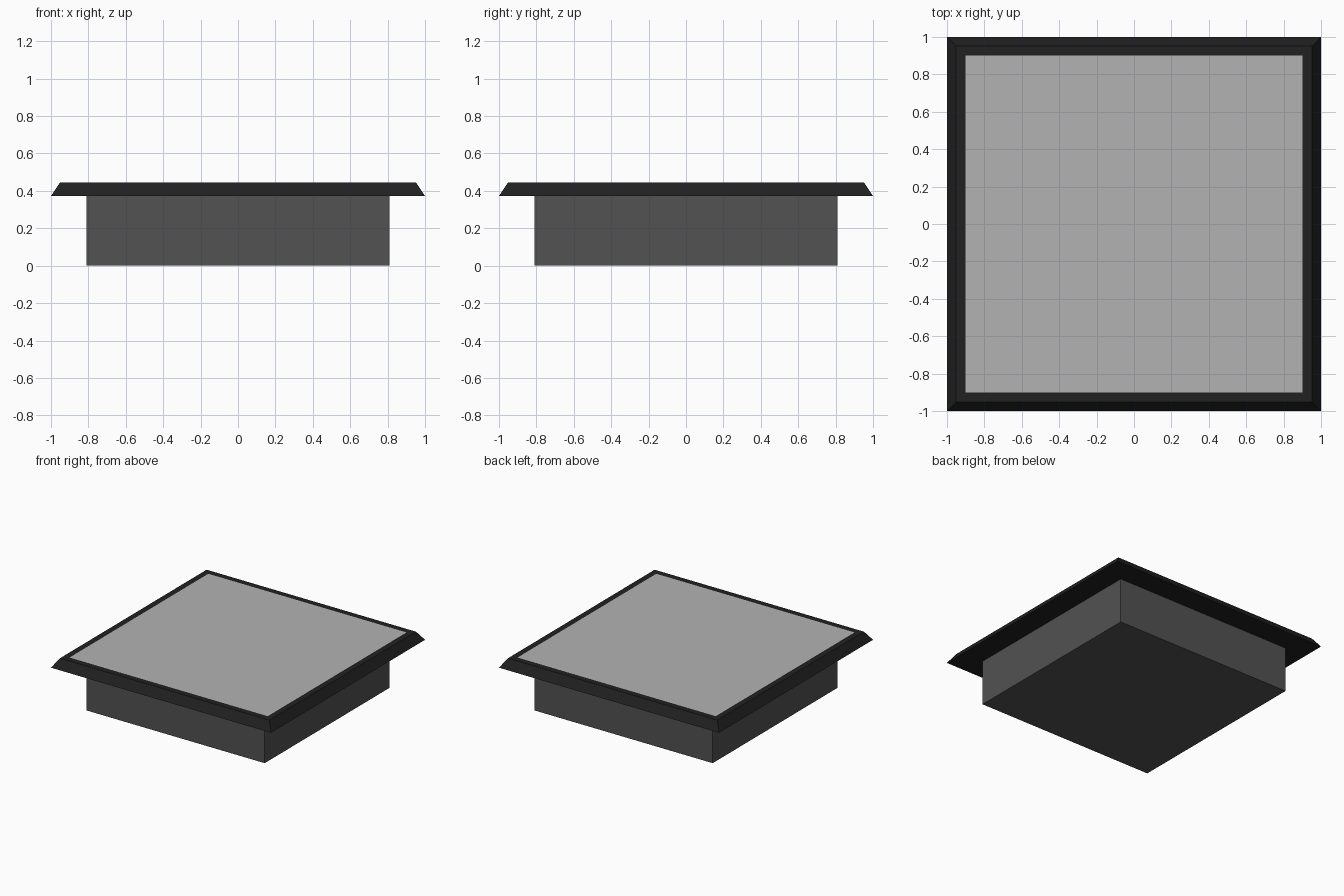
import bpy, bmesh

if "Cube" in bpy.data.objects:
    bpy.data.objects.remove(bpy.data.objects["Cube"])


def material(name, v):
    m = bpy.data.materials.new(name)
    m.diffuse_color = (v, v, v, 1)
    m.use_nodes = True
    m.node_tree.nodes["Principled BSDF"].inputs["Base Color"].default_value = m.diffuse_color
    return m


def frustum(name, low, high, z0, z1, mats, inset=0):
    """Square tapered block; low/high are half-widths. Optional inset top panel."""
    bm = bmesh.new()
    bmesh.ops.create_cube(bm, size=2)
    for v in bm.verts:
        top = v.co.z > 0
        half = high if top else low
        v.co.x *= half
        v.co.y *= half
        v.co.z = z1 if top else z0
    bm.normal_update()
    if inset:
        face = next(f for f in bm.faces if f.normal.z > 0.9)
        bmesh.ops.inset_region(bm, faces=[face], thickness=inset)
        face.material_index = 1
    mesh = bpy.data.meshes.new(name)
    bm.to_mesh(mesh)
    bm.free()
    for m in mats:
        mesh.materials.append(m)
    obj = bpy.data.objects.new(name, mesh)
    bpy.context.collection.objects.link(obj)
    return obj


dark_grey = material("dark_grey", 0.085)
black = material("black", 0.015)
light_grey = material("light_grey", 0.45)

# Square body
frustum("base_box", 0.81, 0.81, 0.0, 0.373, [dark_grey])
# Bevelled rim with the flush light panel inset in its top
frustum("bevelled_rim_and_panel", 1.0, 0.952, 0.373, 0.445, [black, light_grey], inset=0.072)
